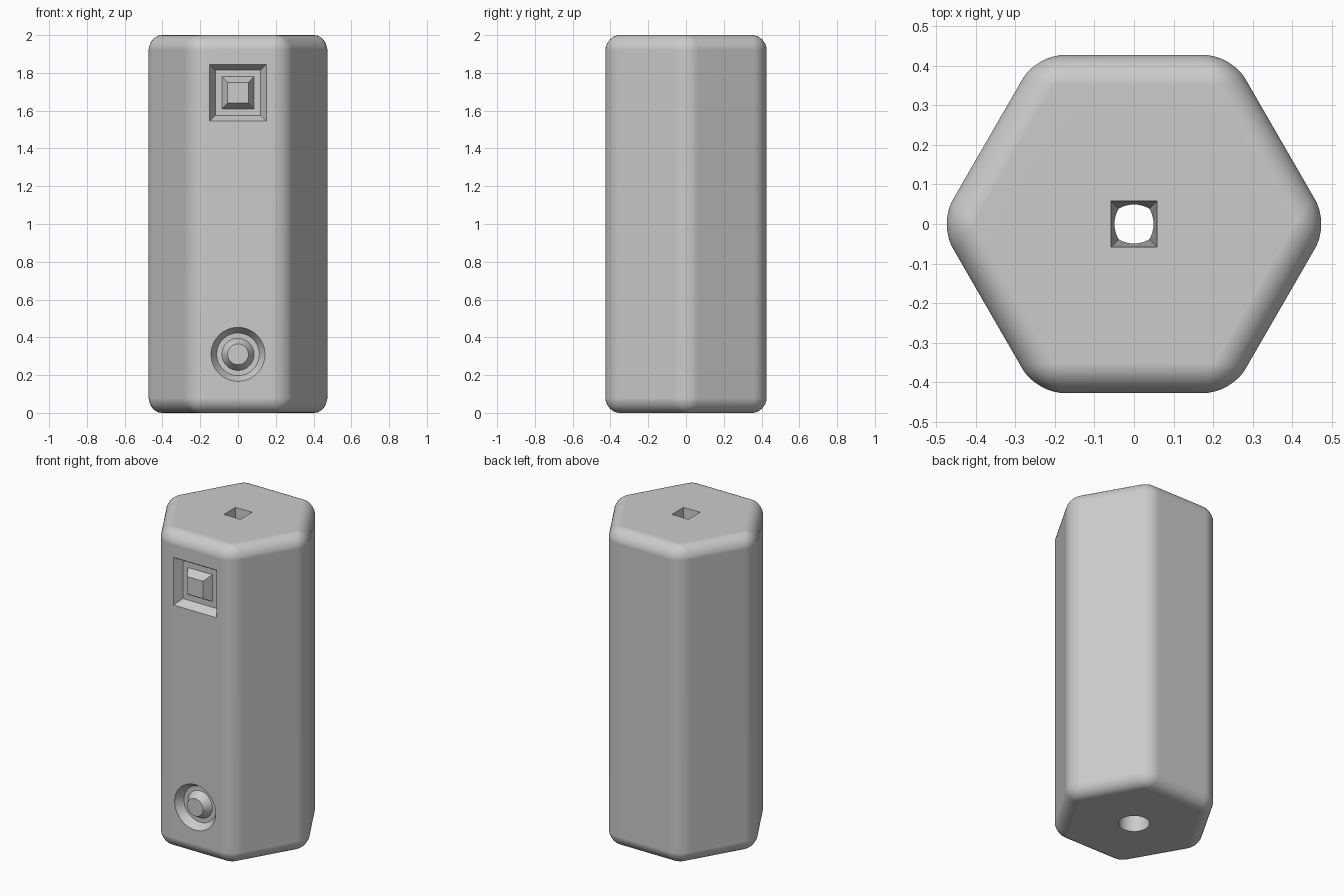
import bpy, bmesh
from math import pi, sin, cos, sqrt
from mathutils import Matrix, Vector

default = bpy.data.objects.get("Cube")
if default:
    bpy.data.objects.remove(default, do_unlink=True)

APOTHEM, HEIGHT, ROUNDING, GROOVE = 0.427, 2.0, 0.077, 0.05

grey = bpy.data.materials.new("plain grey")
grey.use_nodes = True
colour = (0.6, 0.6, 0.6, 1)
grey.diffuse_color = colour
grey.node_tree.nodes["Principled BSDF"].inputs["Base Color"].default_value = colour


def finish(bm, name):
    bmesh.ops.recalc_face_normals(bm, faces=bm.faces)
    mesh = bpy.data.meshes.new(name)
    bm.to_mesh(mesh)
    bm.free()
    mesh.materials.append(grey)
    obj = bpy.data.objects.new(name, mesh)
    bpy.context.collection.objects.link(obj)
    return obj


def loft(name, profile, sides, ring_loop=False, place=Matrix()):
    """Revolve (radius, depth) points; closed as a ring or capped at its ends."""
    bm = bmesh.new()
    turn = pi / sides
    rings = []
    for r, z in profile:
        # four-sided shapes are measured by half width
        r = r * sqrt(2) if sides == 4 else r
        rings.append([bm.verts.new(place @ Vector((r * cos(turn * (2 * i + 1)),
                                                   r * sin(turn * (2 * i + 1)), z)))
                      for i in range(sides)])
    pairs = list(zip(rings, rings[1:]))
    if ring_loop:
        pairs.append((rings[-1], rings[0]))
    else:
        bm.faces.new(rings[0])
        bm.faces.new(rings[-1])
    for a, b in pairs:
        for i in range(sides):
            j = (i + 1) % sides
            bm.faces.new((a[i], a[j], b[j], b[i]))
    return finish(bm, name)


# Hexagonal body with every edge rounded
bm = bmesh.new()
radius = APOTHEM / cos(pi / 6)
bmesh.ops.create_cone(bm, cap_ends=True, segments=6, radius1=radius, radius2=radius,
                      depth=HEIGHT,
                      matrix=Matrix.Translation((0, 0, HEIGHT / 2)) @ Matrix.Rotation(pi / 2, 4, 'Z'))
# Turn the prism so that flat sides face front and back
if max(v.co.y for v in bm.verts) > APOTHEM + 0.01:
    bmesh.ops.rotate(bm, verts=bm.verts, matrix=Matrix.Rotation(pi / 6, 3, 'Z'))
bmesh.ops.bevel(bm, geom=bm.edges[:], offset=ROUNDING, segments=8, profile=0.5,
                affect='EDGES', clamp_overlap=True)
body = finish(bm, "hexagonal_body")


# Drafted grooves that leave a flush island on the front
def groove(name, z, outer, sides):
    place = Matrix.Translation((0, -APOTHEM, z)) @ Matrix.Rotation(-pi / 2, 4, 'X')
    profile = [(outer + 0.006, -0.01), (outer - 0.03, GROOVE),
               (0.085, GROOVE), (0.049, -0.01)]
    return loft(name, profile, sides, True, place)


cutters = [
    groove("square_groove_cutter", 1.695, 0.15, 4),
    groove("round_groove_cutter", 0.31, 0.143, 48),
    # Round bore widening downward, and a square tapered mouth on top
    loft("round_bore_cutter", [(0.09, -0.05), (0.047, HEIGHT - 0.1)], 48),
    loft("square_mouth_cutter", [(0.032, HEIGHT - 0.6), (0.059, HEIGHT + 0.02)], 4),
]
for cutter in cutters:
    cutter.hide_render = True
    mod = body.modifiers.new(cutter.name, 'BOOLEAN')
    mod.object, mod.operation, mod.solver = cutter, 'DIFFERENCE', 'EXACT'

# Bake the cuts, then discard the cutters
graph = bpy.context.evaluated_depsgraph_get()
baked = bpy.data.meshes.new_from_object(body.evaluated_get(graph))
body.modifiers.clear()
body.data = baked
for cutter in cutters:
    bpy.data.objects.remove(cutter, do_unlink=True)

# Smooth roundings, crisp cut edges
bpy.ops.object.select_all(action='DESELECT')
body.select_set(True)
bpy.context.view_layer.objects.active = body
bpy.ops.object.shade_smooth_by_angle(angle=pi / 6)
weighted = body.modifiers.new("weighted_normals", 'WEIGHTED_NORMAL')
weighted.keep_sharp = True
